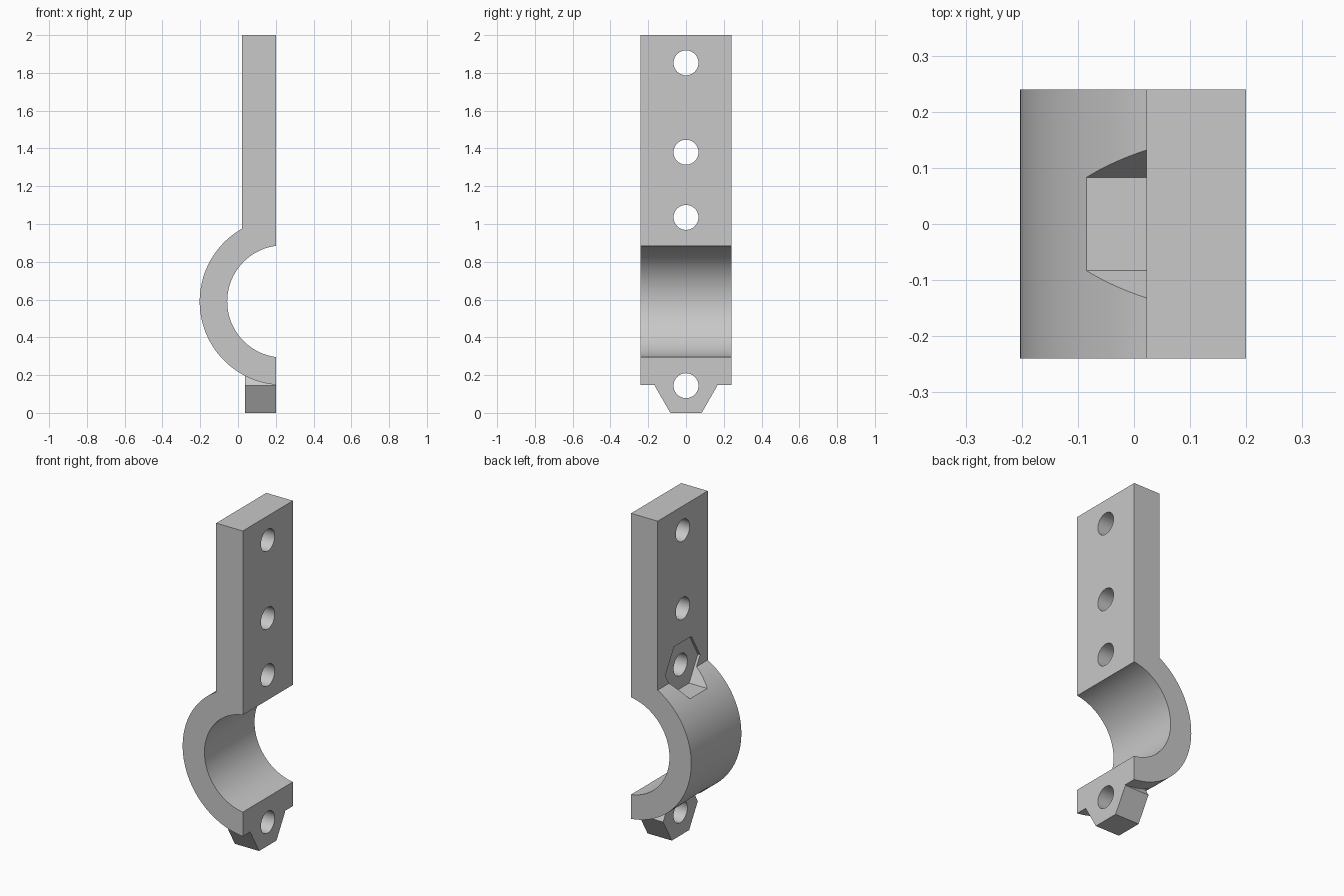
import bpy, bmesh, math
from mathutils import Vector

cube = bpy.data.objects.get("Cube")
if cube:
    bpy.data.objects.remove(cube, do_unlink=True)

HALF_WIDTH = 0.24
FRONT, BACK, SEAT = 0.2, 0.022, 0.037       # flat face, arm back, bolt head seat
CX, CZ, R_IN, R_OUT = 0.24, 0.59, 0.297, 0.443
HEX_R, HOLE_R = 0.166, 0.066
LOW_Z, HIGH_Z = 0.144, 1.035                # clamp bolt heights

grey = bpy.data.materials.new("plain_grey")
grey.use_nodes = True
colour = (0.58, 0.58, 0.58, 1)
grey.diffuse_color = colour
grey.node_tree.nodes["Principled BSDF"].inputs["Base Color"].default_value = colour


def prism(name, points, direction):
    """Extrude a closed outline into a solid."""
    bm = bmesh.new()
    face = bm.faces.new([bm.verts.new(p) for p in points])
    moved = bmesh.ops.extrude_face_region(bm, geom=[face])["geom"]
    bmesh.ops.translate(bm, vec=Vector(direction),
                        verts=[v for v in moved if isinstance(v, bmesh.types.BMVert)])
    bmesh.ops.recalc_face_normals(bm, faces=bm.faces)
    mesh = bpy.data.meshes.new(name)
    bm.to_mesh(mesh)
    bm.free()
    mesh.materials.append(grey)
    obj = bpy.data.objects.new(name, mesh)
    bpy.context.collection.objects.link(obj)
    return obj


def bar(name, sides, radius, z, x0, x1):
    """Regular prism lying along x."""
    ring = [(x0, radius * math.cos(math.tau * i / sides),
             z + radius * math.sin(math.tau * i / sides)) for i in range(sides)]
    return prism(name, ring, (x1 - x0, 0, 0))


def arc(radius, x_start, x_end, steps=64):
    """Arc through the far side of the clamp, from its top to its bottom."""
    a = math.acos((x_start - CX) / radius)
    b = math.tau - math.acos((x_end - CX) / radius)
    return [(CX + radius * math.cos(a + (b - a) * i / steps),
             CZ + radius * math.sin(a + (b - a) * i / steps)) for i in range(steps + 1)]


def combine(target, other, operation):
    mod = target.modifiers.new(operation.lower(), "BOOLEAN")
    mod.operation, mod.solver, mod.object = operation, "EXACT", other
    bpy.context.view_layer.objects.active = target
    bpy.ops.object.modifier_apply(modifier=mod.name)
    bpy.data.objects.remove(other, do_unlink=True)


# Half ring and straight arm in one side profile
outline = [(BACK, 2), (FRONT, 2)] + arc(R_IN, FRONT, FRONT) + arc(R_OUT, BACK, FRONT)[::-1]
bracket = prism("clamp_bracket", [(x, -HALF_WIDTH, z) for x, z in outline],
                (0, 2 * HALF_WIDTH, 0))

# Hexagonal bolt head pockets beside the ring
for z in (LOW_Z, HIGH_Z):
    combine(bracket, bar("pocket_cutter", 6, HEX_R, z, -0.5, SEAT), "DIFFERENCE")

# Hexagonal lower tab
combine(bracket, bar("lower_tab", 6, HEX_R, LOW_Z, SEAT, FRONT), "UNION")

# Round bolt holes
for z in (LOW_Z, HIGH_Z, 1.38, 1.853):
    combine(bracket, bar("hole_cutter", 48, HOLE_R, z, -0.1, 0.4), "DIFFERENCE")

bpy.ops.object.select_all(action="DESELECT")
bracket.select_set(True)
bpy.context.view_layer.objects.active = bracket
bpy.ops.object.shade_smooth_by_angle(angle=math.radians(25))
